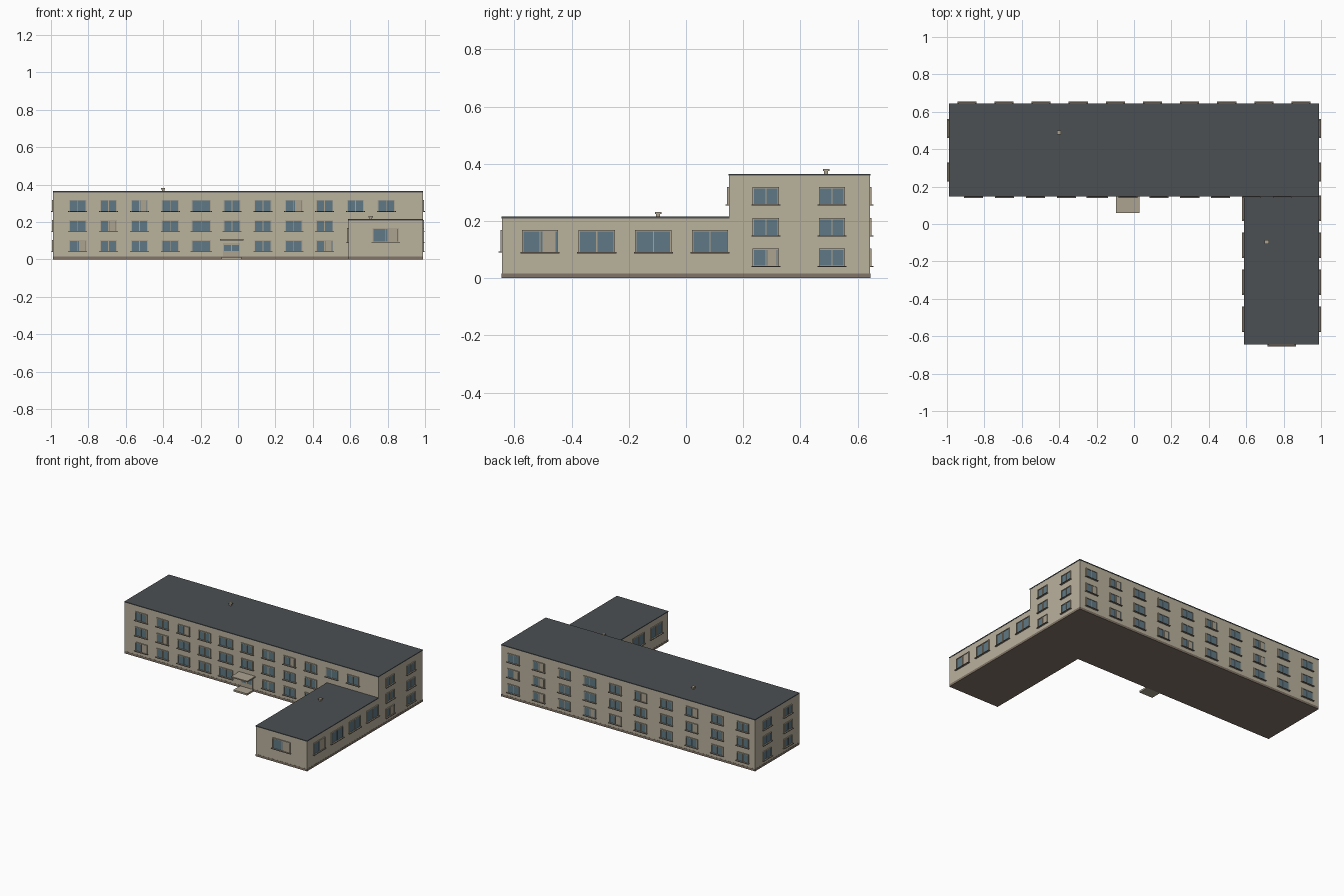
import bpy, bmesh, random
from mathutils import Matrix, Vector

if "Cube" in bpy.data.objects:
    bpy.data.objects.remove(bpy.data.objects["Cube"])

random.seed(4)

def mat(name, rgb):
    m = bpy.data.materials.new(name)
    m.diffuse_color = tuple(((c / 255 + 0.055) / 1.055) ** 2.4 for c in rgb) + (1,)
    m.use_nodes = True
    m.node_tree.nodes["Principled BSDF"].inputs["Base Color"].default_value = m.diffuse_color
    return m

WALL = mat("beige plaster", (186, 178, 158))
ROOF = mat("dark roofing", (76, 80, 82))
GLASS = mat("blue grey glass", (95, 121, 133))
PLINTH = mat("brown plinth", (130, 117, 104))
FRAME = mat("window frame", (172, 163, 145))

def add_box(bm, lo, hi, m=Matrix()):
    lo, hi = Vector(lo), Vector(hi)
    vs = bmesh.ops.create_cube(bm, size=1)["verts"]
    for v in vs:
        v.co = m @ Vector(lo[i] + (v.co[i] + 0.5) * (hi[i] - lo[i]) for i in range(3))

def finish(name, bm, material):
    me = bpy.data.meshes.new(name)
    bm.to_mesh(me)
    bm.free()
    me.materials.append(material)
    ob = bpy.data.objects.new(name, me)
    bpy.context.collection.objects.link(ob)

def boxes(name, material, *pairs):
    bm = bmesh.new()
    for lo, hi in pairs:
        add_box(bm, lo, hi)
    finish(name, bm, material)

# Two blocks: (x0, x1, y0, y1, height)
X, Y = 0.988, 0.643
BLOCKS = {"main": (-X, X, 0.15, Y, 0.365), "wing": (0.59, X, -Y, 0.15, 0.215)}
for name, (x0, x1, y0, y1, h) in BLOCKS.items():
    boxes(name + "_walls", WALL, ((x0, y0, 0.016), (x1, y1, h - 0.006)))
    boxes(name + "_plinth", PLINTH, ((x0 - .001, y0 - .001, 0), (x1 + .001, y1 + .001, 0.016)))
    boxes(name + "_roof", ROOF, ((x0 - .002, y0 - .002, h - 0.006), (x1 + .002, y1 + .002, h)))

# Chimneys with a wider cap
for name, x, y, z in (("main", -0.40, 0.49, 0.365), ("wing", 0.71, -0.097, 0.215)):
    boxes(name + "_chimney", FRAME, ((x - .007, y - .007, z), (x + .007, y + .007, z + .01)),
          ((x - .011, y - .011, z + .01), (x + .011, y + .011, z + .017)))

# Windows: each facade is a matrix whose local x runs along the wall and -y points out
frames, panes, sills = bmesh.new(), bmesh.new(), bmesh.new()

def window(m, u, z, w, h, half):
    t, a, b = 0.005, u - w / 2, u + w / 2
    for lo, hi in (((a - t, z - t), (a, z + h + t)), ((b, z - t), (b + t, z + h + t)),
                   ((a, z - t), (b, z)), ((a, z + h), (b, z + h + t)),
                   ((u - .002, z), (u + .002, z + h))):
        add_box(frames, (lo[0], -0.006, lo[1]), (hi[0], 0, hi[1]), m)
    add_box(panes, (a, -0.002, z), (b, 0, z + h), m)
    if half:      # drawn curtain over most of the second half
        add_box(frames, (u + w * .07, -0.004, z), (b - w * .04, 0, z + h), m)
    add_box(sills, (a - .01, -0.012, z - .005), (b + .01, 0, z - .001), m)

def facade(angle, at):
    return Matrix.Translation(at) @ Matrix.Rotation(angle * 1.5707963, 4, 'Z')

FRONT, BACK = facade(0, (0, 0.15, 0)), facade(2, (0, Y, 0))
RIGHT, LEFT = facade(1, (X, 0, 0)), facade(3, (-X, 0, 0))
WING_FRONT, WING_LEFT = facade(0, (0, -Y, 0)), facade(3, (0.59, 0, 0))
FLOORS = (0.044, 0.151, 0.259)
FRONT_HALF = {(0, 0), (0, 8), (1, 1), (2, 2), (2, 7)}
for f, z in enumerate(FLOORS):
    for i in range(11):
        if (f == 0 and i == 5) or (f < 2 and i > 8):   # entrance and wing
            continue
        window(FRONT, -0.857 + 0.165 * i, z, 0.095 if i == 4 else 0.082, 0.055, (f, i) in FRONT_HALF)
    for i in range(10):
        window(BACK, -0.893 + 0.1985 * i, z, 0.082, 0.055, random.random() < 0.2)
    for y in (0.279, 0.51):
        window(RIGHT, y, z, 0.082, 0.055, f == 0 and y < 0.3)
        window(LEFT, -y, z, 0.082, 0.055, random.random() < 0.2)
for i in range(4):
    y = -0.51 + 0.198 * i
    window(RIGHT, y, 0.092, 0.117, 0.072, i == 0)
    window(WING_LEFT, -y, 0.092, 0.117, 0.072, i == 2)
window(WING_FRONT, 0.79, 0.095, 0.13, 0.068, True)

# Entrance: double glazed door, step and canopy
add_box(frames, (-0.08, -0.006, 0.016), (0.012, 0, 0.088), FRONT)
for s in (-0.074, -0.031):
    add_box(panes, (s, -0.008, 0.045), (s + 0.037, 0, 0.078), FRONT)
finish("window_frames", frames, FRAME)
finish("window_glass", panes, GLASS)
finish("window_sills", sills, PLINTH)
boxes("entrance_step", FRAME, ((-0.088, 0.075, 0), (0.018, 0.15, 0.012)))
boxes("entrance_canopy", FRAME, ((-0.097, 0.06, 0.102), (0.03, 0.15, 0.110)))
